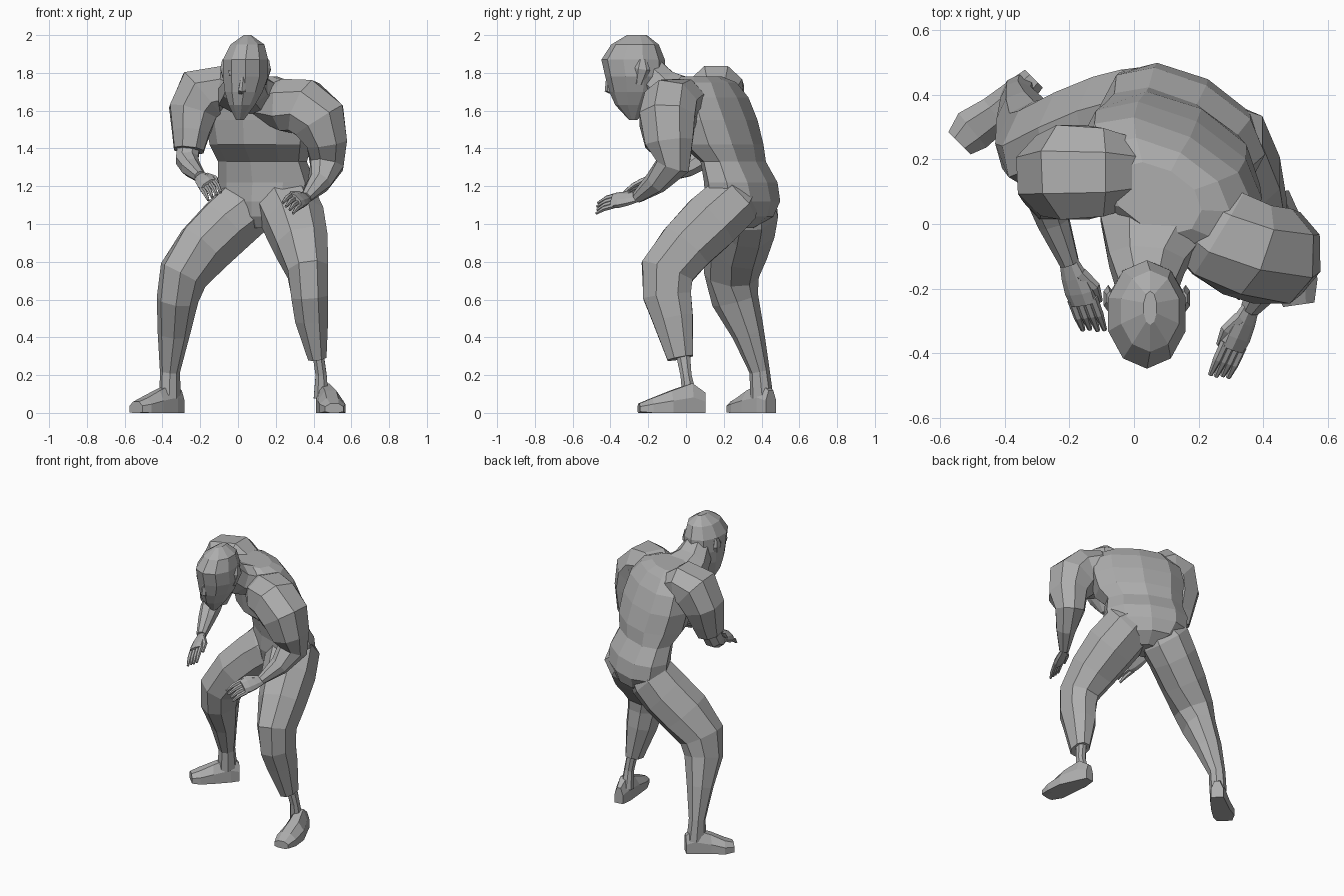
import bpy
import bmesh
from math import cos, sin, pi, radians, copysign
from mathutils import Vector

default_cube = bpy.data.objects.get("Cube")
if default_cube:
    bpy.data.objects.remove(default_cube, do_unlink=True)

# The single flat colour
GREY = (0.42, 0.42, 0.42, 1.0)
clay = bpy.data.materials.new("plain_grey")
clay.use_nodes = True
clay.diffuse_color = GREY
clay.node_tree.nodes["Principled BSDF"].inputs["Base Color"].default_value = GREY

X, Y, Z = Vector((1, 0, 0)), Vector((0, 1, 0)), Vector((0, 0, 1))


def heading(degrees):
    """Horizontal unit vector at an angle from the x axis."""
    return Vector((cos(radians(degrees)), sin(radians(degrees)), 0))


def loft(name, rings, side=X, sides=8, level=False, boxy=0.9):
    """Skin faceted rings (x, y, z, half width, half depth) along a path.

    Width runs along the side vector; depth is square to it and the path.
    Level rings stay horizontal. Nothing goes below the floor."""
    bm = bmesh.new()
    centres = [Vector(r[:3]) for r in rings]
    loops = []
    for i, ring in enumerate(rings):
        before, after = centres[max(i - 1, 0)], centres[min(i + 1, len(rings) - 1)]
        along = Z if level else (after - before).normalized()
        u = (side - along * side.dot(along)).normalized()
        v = along.cross(u)
        loop = []
        for k in range(sides):
            angle = 2 * pi * (k + 0.5) / sides
            c, s = cos(angle), sin(angle)
            c, s = copysign(abs(c) ** boxy, c), copysign(abs(s) ** boxy, s)
            p = centres[i] + (u * c * ring[3] + v * s * ring[4]) * 1.05
            p.z = max(p.z, 0)
            loop.append(bm.verts.new(p))
        loops.append(loop)
    for low, high in zip(loops, loops[1:]):
        for k in range(sides):
            n = (k + 1) % sides
            bm.faces.new((low[k], low[n], high[n], high[k]))
    bm.faces.new(loops[0])
    bm.faces.new(loops[-1])
    bmesh.ops.recalc_face_normals(bm, faces=bm.faces)
    mesh = bpy.data.meshes.new(name)
    bm.to_mesh(mesh)
    bm.free()
    mesh.materials.append(clay)
    obj = bpy.data.objects.new(name, mesh)
    bpy.context.collection.objects.link(obj)
    return obj


def tube(name, points, radii, side=X, flat=1.0, sides=6):
    """A round or flattened limb through a few points."""
    return loft(name, [(*p, r, r * flat) for p, r in zip(points, radii)], side, sides)


def hand(name, wrist, direction, across):
    """Palm, four curled fingers and a thumb; across points to the thumb."""
    wrist, d = Vector(wrist), Vector(direction).normalized()
    across = Vector(across)
    across = (across - d * across.dot(d)).normalized()
    palm = [wrist - d * 0.01, wrist + d * 0.05, wrist + d * 0.1, wrist + d * 0.14]
    tube(name + "_palm", palm, (0.03, 0.044, 0.05, 0.046), across, 0.5, 8)
    for k, label in enumerate(("little", "ring", "middle", "index")):
        base = wrist + d * 0.125 + across * (k - 1.5) * 0.026
        middle = base + d * 0.06 - Z * 0.008
        tip = middle + d * (0.045 + 0.008 * (k > 1)) - Z * 0.02
        tube(f"{name}_{label}_finger", (base, middle, tip), (0.014, 0.013, 0.007), across)
    root = wrist + d * 0.04 + across * 0.025
    joint = root + d * 0.05 + across * 0.035 - Z * 0.015
    tube(name + "_thumb", (root, joint, joint + d * 0.05 - Z * 0.02),
         (0.02, 0.016, 0.008), across)


# Torso, turned toward the right, with the chest overhanging the belly
loft("torso", [
    (.14, .28, .98, .06, .08),
    (.14, .3, 1.04, .18, .14),
    (.15, .3, 1.12, .25, .16),
    (.15, .29, 1.22, .26, .15),
    (.13, .25, 1.33, .24, .13),
    (.12, .19, 1.42, .27, .18),
    (.11, .16, 1.55, .29, .17),
    (.10, .13, 1.67, .28, .15),
    (.08, .1, 1.75, .22, .13),
    (.07, .08, 1.78, .14, .09),
], heading(-28), sides=10, level=True)
loft("neck", [
    (.08, .1, 1.67, .19, .09),
    (.06, -.01, 1.68, .17, .1),
    (.04, -.12, 1.72, .12, .1),
    (.04, -.2, 1.79, .09, .1),
])

# Head and face
loft("head", [
    (.01, -.28, 1.55, .02, .02),
    (.02, -.28, 1.63, .07, .09),
    (.03, -.27, 1.7, .1, .13),
    (.04, -.27, 1.78, .12, .15),
    (.04, -.28, 1.87, .12, .16),
    (.05, -.27, 1.95, .09, .12),
    (.05, -.26, 2.0, .02, .05),
], sides=10, level=True, boxy=1)
loft("brow", [
    (-.04, -.37, 1.8, .02, .02),
    (.03, -.41, 1.81, .02, .02),
    (.11, -.37, 1.8, .02, .02),
], Y, sides=6)
loft("nose", [
    (.03, -.41, 1.8, .01, .01),
    (.02, -.4, 1.71, .02, .03),
    (.02, -.38, 1.69, .02, .01),
], sides=6)
for label, s in (("left", 1), ("right", -1)):
    loft(label + "_ear", [
        (.04 + s * .115, -.23, 1.87, .01, .02),
        (.04 + s * .12, -.23, 1.82, .015, .04),
        (.04 + s * .1, -.25, 1.74, .01, .02),
    ], sides=6)

# Left arm, bent forward
loft("left_arm", [
    (.12, .06, 1.63, .1, .08),
    (.26, -.03, 1.63, .15, .14),
    (.35, -.08, 1.62, .15, .15),
    (.43, -.1, 1.55, .15, .15),
    (.47, -.09, 1.43, .13, .11),
    (.47, -.07, 1.31, .09, .09),
    (.43, -.16, 1.22, .06, .06),
    (.36, -.26, 1.14, .03, .03),
], Y)
hand("left_hand", (.36, -.26, 1.14), (-.1, -.22, -.03), (-1, 0, .9))

# Right arm, drawn back, with a sleeve ending at the elbow
loft("right_upper_arm", [
    (.02, .16, 1.67, .1, .08),
    (-.1, .16, 1.71, .14, .13),
    (-.19, .16, 1.69, .15, .15),
    (-.24, .15, 1.59, .13, .13),
    (-.25, .12, 1.48, .11, .1),
    (-.26, .1, 1.39, .09, .08),
], Y)
loft("right_forearm", [
    (-.26, .12, 1.42, .06, .06),
    (-.27, .08, 1.34, .06, .06),
    (-.25, .01, 1.3, .05, .05),
    (-.2, -.12, 1.25, .03, .03),
], X)
hand("right_hand", (-.2, -.12, 1.25), (.08, -.22, -.08), (1, 0, .6))

# Left leg: loose trouser over a thin ankle
loft("left_leg", [
    (.21, .31, 1.18, .1, .09),
    (.25, .25, 1.12, .16, .15),
    (.3, .13, 1.01, .16, .16),
    (.34, .0, .88, .14, .15),
    (.37, -.1, .75, .11, .145),
    (.38, -.1, .62, .1, .13),
    (.39, -.07, .5, .09, .11),
    (.42, -.03, .29, .05, .07),
])
loft("left_ankle", [
    (.42, -.02, .34, .03, .04),
    (.44, .0, .2, .03, .03),
    (.44, .02, .08, .04, .04),
])
loft("left_foot", [
    (.45, .1, .02, .03, .09),
    (.46, .03, .02, .05, .14),
    (.49, -.08, .02, .07, .1),
    (.5, -.18, .02, .07, .06),
    (.51, -.25, .02, .05, .03),
])

# Right leg, planted behind with the foot turned out
loft("right_leg", [
    (.1, .34, 1.15, .11, .11),
    (.03, .33, 1.08, .16, .15),
    (-.06, .31, .99, .15, .16),
    (-.18, .27, .87, .14, .16),
    (-.29, .24, .73, .12, .14),
    (-.32, .26, .6, .1, .12),
    (-.34, .33, .42, .08, .08),
    (-.36, .39, .22, .05, .05),
    (-.36, .4, .08, .05, .06),
], heading(-25))
loft("right_foot", [
    (-.31, .45, .02, .04, .1),
    (-.35, .41, .02, .05, .14),
    (-.43, .34, .02, .06, .1),
    (-.5, .29, .02, .07, .06),
    (-.54, .25, .02, .05, .04),
], heading(-51))
